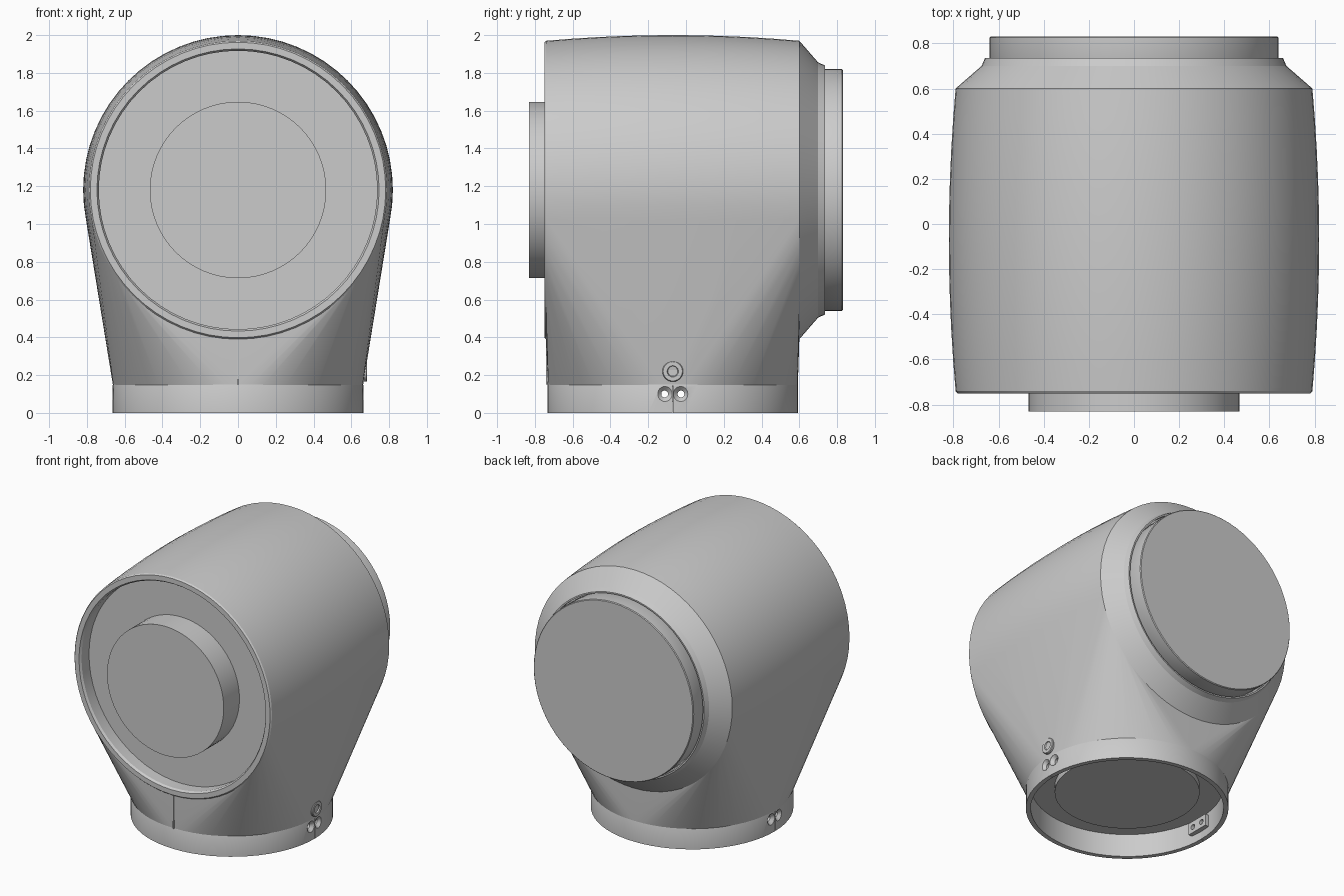
import bpy, bmesh, math
from mathutils import Matrix, Vector

if "Cube" in bpy.data.objects:
    bpy.data.objects.remove(bpy.data.objects["Cube"])

SEGMENTS = 64
AXIS_Z = 1.18          # height of the barrel axis
FOOT_Y = -0.07         # centre of the foot collar

grey = bpy.data.materials.new("plain_grey")
grey.use_nodes = True
grey.diffuse_color = (0.6, 0.6, 0.6, 1)
grey.node_tree.nodes["Principled BSDF"].inputs["Base Color"].default_value = (0.6, 0.6, 0.6, 1)

TURN = {
    "X": Matrix.Rotation(math.pi / 2, 4, "Y"),
    "Y": Matrix.Rotation(-math.pi / 2, 4, "X"),
    "Z": Matrix.Identity(4),
}


def finish(name, bm):
    mesh = bpy.data.meshes.new(name)
    bm.to_mesh(mesh)
    bm.free()
    obj = bpy.data.objects.new(name, mesh)
    bpy.context.collection.objects.link(obj)
    mesh.materials.append(grey)
    return obj


def smooth(obj):
    bpy.ops.object.select_all(action="DESELECT")
    obj.select_set(True)
    bpy.context.view_layer.objects.active = obj
    bpy.ops.object.shade_smooth_by_angle(angle=math.radians(25))


def lathe(name, profile, centre, axis, steps=SEGMENTS):
    """Solid of revolution from a closed outline of (radius, distance along axis)."""
    bm = bmesh.new()
    verts = [bm.verts.new((r, 0, h)) for r, h in profile]
    edges = [bm.edges.new((a, b)) for a, b in zip(verts, verts[1:] + verts[:1])]
    bmesh.ops.spin(bm, geom=verts + edges, cent=(0, 0, 0), axis=(0, 0, 1),
                   angle=2 * math.pi, steps=steps)
    bmesh.ops.remove_doubles(bm, verts=bm.verts, dist=1e-5)
    loose = [f for f in bm.faces if f.calc_area() < 1e-9]
    bmesh.ops.delete(bm, geom=loose, context="FACES")
    wires = [e for e in bm.edges if not e.link_faces]
    bmesh.ops.delete(bm, geom=wires, context="EDGES")
    bmesh.ops.recalc_face_normals(bm, faces=bm.faces)
    bm.transform(Matrix.Translation(centre) @ TURN[axis])
    obj = finish(name, bm)
    smooth(obj)
    return obj


def box(name, centre, size):
    bm = bmesh.new()
    bmesh.ops.create_cube(bm, size=1)
    bm.transform(Matrix.Translation(centre) @ Matrix.Diagonal((*size, 1)))
    return finish(name, bm)


def cut(obj, cutters):
    bpy.context.view_layer.objects.active = obj
    for cutter in cutters:
        mod = obj.modifiers.new("cut", "BOOLEAN")
        mod.operation = "DIFFERENCE"
        mod.solver = "EXACT"
        mod.object = cutter
        bpy.ops.object.modifier_apply(modifier=mod.name)
    smooth(obj)


# Housing: bulged barrel blended down into the round foot
bm = bmesh.new()
front, back, rings = -0.74, 0.6, 10
for i in range(rings + 1):
    y = front + (back - front) * i / rings
    u = 2 * i / rings - 1
    radius = 0.79 + 0.03 * (1 - u * u)
    for k in range(SEGMENTS):
        a = 2 * math.pi * k / SEGMENTS
        bm.verts.new((radius * math.cos(a), y, AXIS_Z + radius * math.sin(a)))
for k in range(SEGMENTS):
    a = 2 * math.pi * k / SEGMENTS
    bm.verts.new((0.662 * math.cos(a), FOOT_Y + 0.662 * math.sin(a), 0.146))
bmesh.ops.convex_hull(bm, input=bm.verts)
bmesh.ops.delete(bm, geom=[v for v in bm.verts if not v.link_faces], context="VERTS")
bmesh.ops.recalc_face_normals(bm, faces=bm.faces)
flat_ends = [f for f in bm.faces if abs(f.normal.y) > 0.9999 or f.normal.z < -0.9999]
bmesh.ops.delete(bm, geom=flat_ends, context="FACES")
smooth(finish("housing", bm))

# Front rim, recessed plate and round boss
barrel = Vector((0, 0, AXIS_Z))
lathe("front_plate", [(0, -0.83), (0.467, -0.83), (0.467, -0.65), (0.737, -0.65),
                      (0.737, -0.735), (0.747, -0.75), (0.782, -0.75), (0.79, -0.74),
                      (0.78, -0.55), (0, -0.55)], barrel, "Y")

# Back shoulder with its lip, and the cap inside it
lathe("back_shoulder", [(0, 0.5), (0.78, 0.5), (0.79, 0.6), (0.675, 0.7), (0.66, 0.735),
                        (0.65, 0.735), (0.65, 0.7), (0, 0.7)], barrel, "Y")
lathe("back_cap", [(0, 0.69), (0.636, 0.69), (0.64, 0.7), (0.64, 0.825),
                   (0.635, 0.83), (0, 0.83)], barrel, "Y")

# Foot collar and the plate inside it
foot = Vector((0, FOOT_Y, 0))
collar = lathe("foot_collar", [(0.664, 0), (0.664, 0.146), (0.65, 0.18), (0.632, 0.18),
                               (0.632, 0)], foot, "Z")
lathe("foot_plate", [(0, 0.12), (0.475, 0.12), (0.475, 0.165), (0.645, 0.165),
                     (0.645, 0.18), (0, 0.18)], foot, "Z")

# Clamp lugs on both inner sides of the collar
lugs = [box("clamp_lug", (side * 0.618, FOOT_Y, 0.1), (0.04, 0.17, 0.085))
        for side in (-1, 1)]

# Countersunk screw holes and the collar split line
holes = [lathe("hole_cutter", [(0, -0.7), (0.04, -0.7), (0.04, -0.662), (0.018, -0.64),
                               (0.018, 0.64), (0.04, 0.662), (0.04, 0.7), (0, 0.7)],
               (0, FOOT_Y + dy, 0.1), "X", 24) for dy in (-0.043, 0.043)]
slit = box("slit_cutter", (0, FOOT_Y, 0.05), (1.5, 0.004, 0.19))
cut(collar, holes + [slit])
for lug in lugs:
    cut(lug, holes)
for cutter in holes + [slit]:
    bpy.data.objects.remove(cutter)

# Screw above the clamp on the left side
lathe("side_screw", [(0, 0.6), (0.055, 0.6), (0.055, 0.679), (0.051, 0.684),
                     (0.03, 0.684), (0.026, 0.675), (0, 0.675)],
      (0, FOOT_Y, 0.22), "X", 24)

# Seam below the front rim
box("front_seam", (0, -0.736, 0.268), (0.008, 0.01, 0.236))
